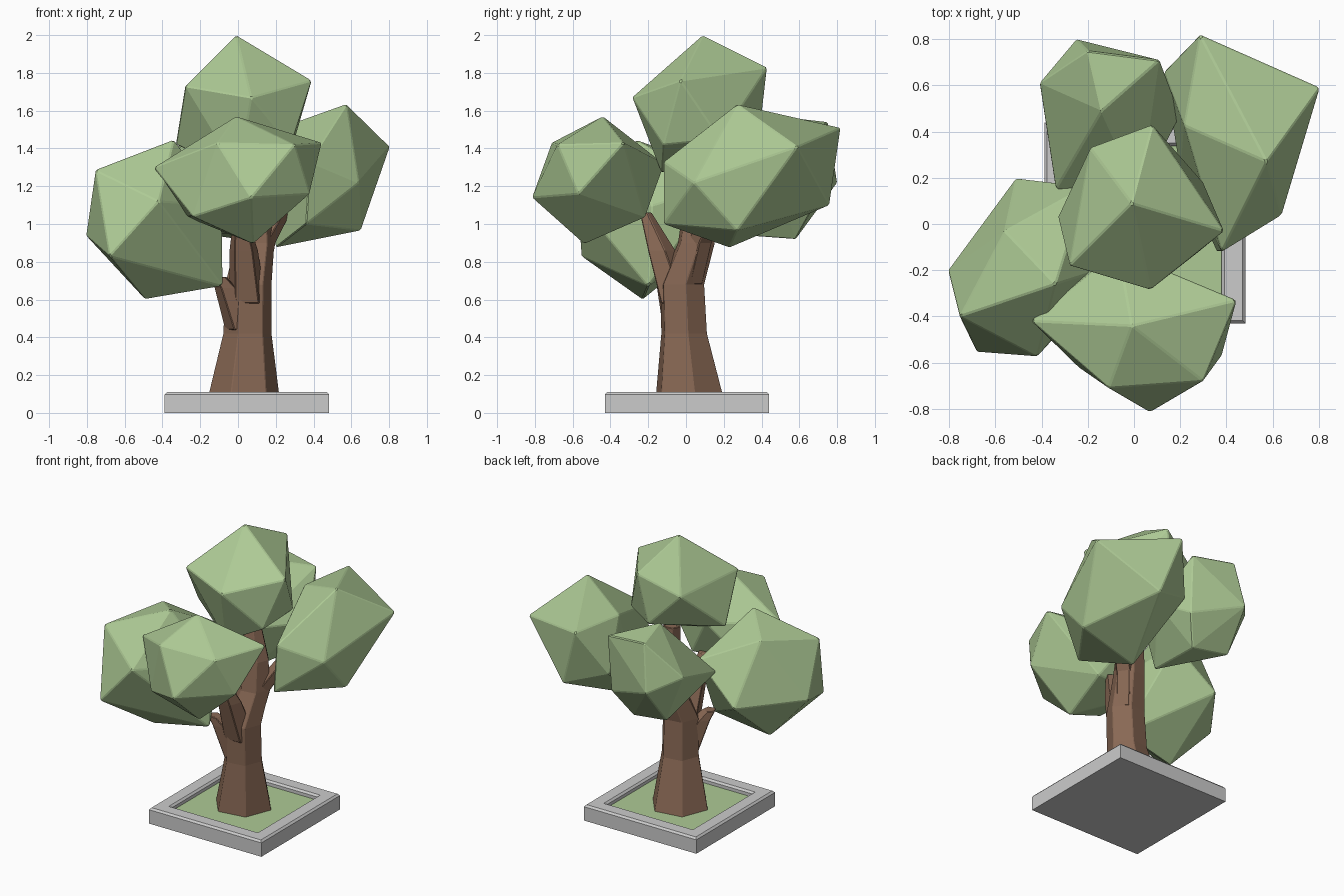
import bpy, bmesh, math
from mathutils import Vector


def material(name, rgb):
    m = bpy.data.materials.new(name)
    m.diffuse_color = (*rgb, 1)
    return m


LEAF = material("leaf_green", (0.42, 0.59, 0.30))
BARK = material("bark_brown", (0.25, 0.14, 0.09))


def finish(bm, name, mat=None, bevel=0):
    bmesh.ops.recalc_face_normals(bm, faces=bm.faces)
    me = bpy.data.meshes.new(name)
    bm.to_mesh(me)
    bm.free()
    ob = bpy.data.objects.new(name, me)
    bpy.context.collection.objects.link(ob)
    if mat:
        me.materials.append(mat)
    if bevel:
        b = ob.modifiers.new("soft_edges", 'BEVEL')
        b.width = bevel
        b.segments = 1
        b.limit_method = 'ANGLE'
        b.angle_limit = math.radians(20)
    return ob


def square(bm, half, z):
    return [bm.verts.new((0.047 + sx * half, 0.005 + sy * half, z))
            for sx, sy in ((-1, -1), (1, -1), (1, 1), (-1, 1))]


def bridge(bm, a, b):
    for i in range(len(a)):
        j = (i + 1) % len(a)
        bm.faces.new((a[i], a[j], b[j], b[i]))


# Planter: square rim with chamfered edges and a recessed bed
bm = bmesh.new()
profile = [(0.435, 0), (0.435, 0.097), (0.423, 0.11), (0.345, 0.11), (0.333, 0.097), (0.333, 0.06)]
rings = [square(bm, h, z) for h, z in profile]
for a, b in zip(rings, rings[1:]):
    bridge(bm, a, b)
bm.faces.new(rings[0])
finish(bm, "planter_frame")

# Grass bed
bm = bmesh.new()
bm.faces.new(square(bm, 0.333, 0.075))
finish(bm, "grass_bed", LEAF)


def limb(name, path, sides, turn=0.0):
    """Faceted limb through (x, y, z, radius) points with horizontal rings."""
    bm = bmesh.new()
    rings = []
    for x, y, z, r in path:
        rings.append([bm.verts.new((x + r * math.cos(turn + math.tau * i / sides),
                                    y + r * math.sin(turn + math.tau * i / sides), z))
                      for i in range(sides)])
    for a, b in zip(rings, rings[1:]):
        bridge(bm, a, b)
    bm.faces.new(rings[0])
    bm.faces.new(rings[-1])
    return finish(bm, name, BARK, 0.004)


# Trunk and branches reaching into the crowns
limb("trunk", [(0.03, 0.02, 0.07, 0.195), (0.05, -0.01, 0.42, 0.13),
               (0.055, -0.02, 0.68, 0.125), (0.09, 0.055, 0.9, 0.105),
               (0.09, 0.07, 1.1, 0.09), (0.05, 0.08, 1.35, 0.06)], 6, 0.15)
limb("left_branch", [(0.02, -0.04, 0.44, 0.09), (-0.06, -0.095, 0.66, 0.065),
                     (-0.1, -0.12, 0.72, 0.045)], 5, 0.5)
limb("front_branch", [(0.05, -0.045, 0.58, 0.105), (0.03, -0.135, 0.86, 0.08),
                      (0.01, -0.215, 1.06, 0.035)], 5, 0.3)
limb("right_branch", [(0.09, 0.02, 0.68, 0.07), (0.13, 0.07, 0.9, 0.07),
                      (0.25, 0.16, 1.1, 0.05)], 5)


def crown(name, centre, corners):
    """Faceted crown: main corners plus their opposites, wrapped in a hull."""
    c = Vector(centre)
    pts = [Vector(p) for p in corners]
    for p in list(pts):
        q = c + (c - p) * 0.97
        if min((q - o).length for o in pts) > 0.27:
            pts.append(q)
    bm = bmesh.new()
    for p in pts:
        bm.verts.new(p)
    bmesh.ops.convex_hull(bm, input=bm.verts)
    loose = [v for v in bm.verts if not v.link_faces]
    bmesh.ops.delete(bm, geom=loose, context='VERTS')
    return finish(bm, name, LEAF, 0.006)


# Leaf crowns
crown("top_crown", (0.03, 0.07, 1.62), [
    (-0.01, 0.09, 2.0), (0.39, -0.03, 1.76), (0.07, -0.285, 1.67), (-0.28, -0.18, 1.73),
    (0.08, 0.43, 1.83), (-0.19, 0.33, 1.7), (0.0, -0.13, 1.27), (0.3, 0.18, 1.45),
    (-0.33, 0.03, 1.42), (0.02, 0.39, 1.48), (0.28, -0.12, 1.42)])
crown("left_crown", (-0.44, -0.19, 1.02), [
    (-0.34, -0.26, 1.445), (-0.56, -0.03, 1.36), (-0.755, -0.4, 1.285), (-0.42, -0.575, 1.12),
    (-0.68, -0.555, 0.83), (-0.805, -0.2, 0.94), (-0.49, -0.23, 0.6), (-0.08, -0.2, 0.67),
    (-0.51, 0.2, 0.95)])
crown("front_crown", (0.0, -0.46, 1.23), [
    (-0.01, -0.44, 1.57), (0.445, -0.33, 1.43), (-0.445, -0.42, 1.3), (0.07, -0.815, 1.14),
    (0.3, -0.68, 1.42), (-0.11, -0.71, 1.43), (0.38, -0.57, 1.16), (-0.24, -0.62, 1.04),
    (0.08, -0.54, 0.895)])
crown("right_crown", (0.43, 0.35, 1.24), [
    (0.575, 0.27, 1.635), (0.285, 0.82, 1.51), (0.805, 0.59, 1.41), (0.64, 0.04, 1.22),
    (0.65, 0.27, 0.965), (0.38, -0.12, 1.33), (0.36, -0.12, 1.0), (0.2, 0.23, 0.875),
    (0.13, 0.66, 1.2), (0.42, 0.76, 1.1)])
crown("back_crown", (-0.11, 0.46, 1.24), [
    (-0.14, 0.49, 1.57), (-0.2, 0.75, 1.54), (0.11, 0.71, 1.5), (-0.25, 0.8, 1.22),
    (-0.41, 0.61, 1.3), (0.2, 0.47, 1.22), (-0.34, 0.15, 1.15), (-0.27, 0.6, 0.96),
    (0.0, 0.58, 0.92), (0.1, 0.68, 1.1)])
